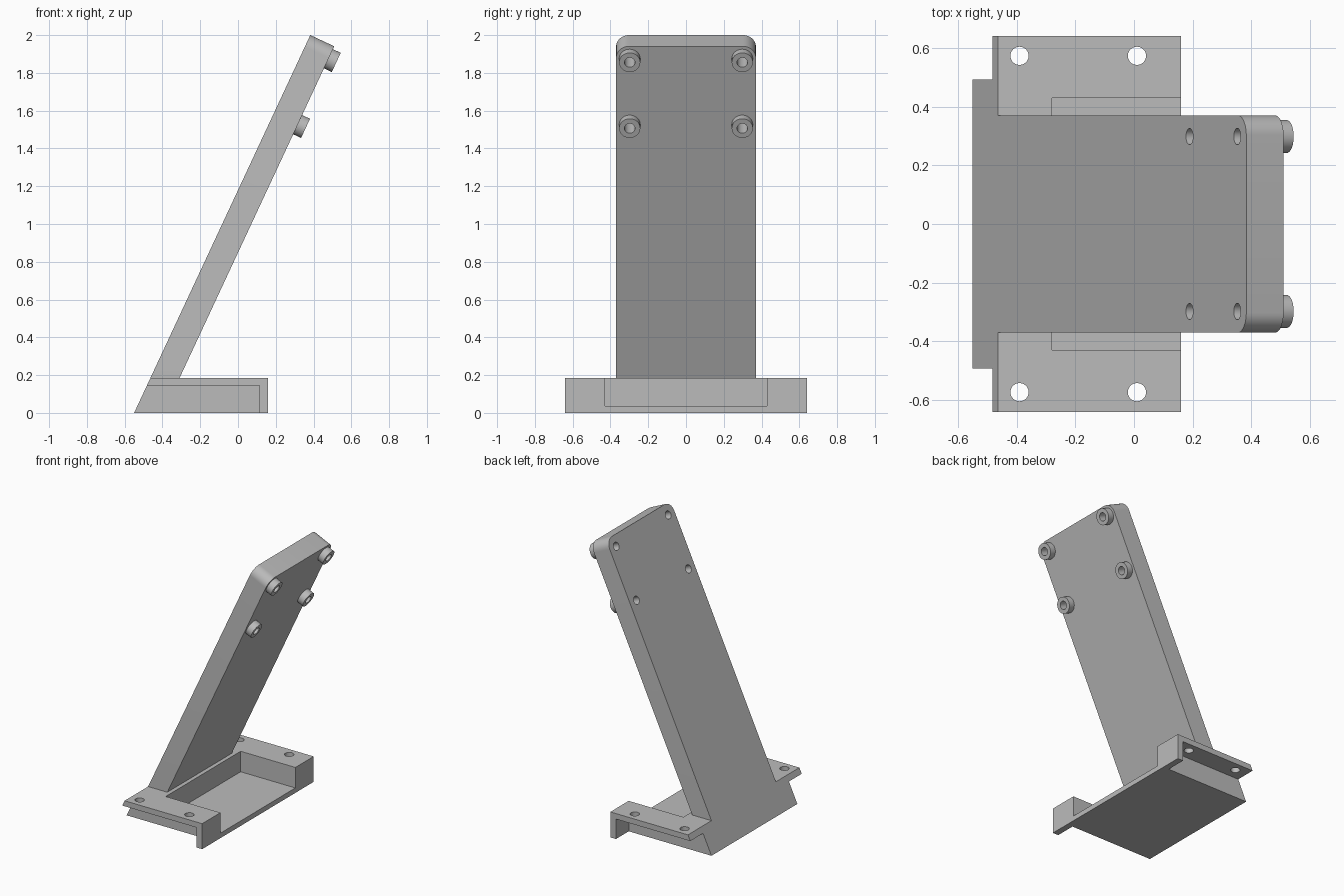
import bpy, bmesh
from math import radians, sin, cos, tan
from mathutils import Vector

default = bpy.data.objects.get("Cube")
if default:
    bpy.data.objects.remove(default, do_unlink=True)

LEAN = radians(25)          # tilt of the arm from vertical
BASE_TOP = 0.185
ARM_THICK = 0.14
BACK_X = -0.55              # foot of the sloping back plane
TOP = Vector((BACK_X + 2 * tan(LEAN), 0, 2))
ALONG = Vector((sin(LEAN), 0, cos(LEAN)))
THROUGH = Vector((cos(LEAN), 0, -sin(LEAN)))

grey = bpy.data.materials.new("plain grey")
grey.use_nodes = True
colour = (0.5, 0.5, 0.5, 1)
grey.diffuse_color = colour
grey.node_tree.nodes["Principled BSDF"].inputs["Base Color"].default_value = colour


def back_x(z):
    return BACK_X + z * tan(LEAN)


def prism(name, profile, y0, y1):
    """Extrude an x-z profile from y0 to y1."""
    bm = bmesh.new()
    face = bm.faces.new([bm.verts.new((x, y0, z)) for x, z in profile])
    out = bmesh.ops.extrude_face_region(bm, geom=[face])
    moved = [v for v in out["geom"] if isinstance(v, bmesh.types.BMVert)]
    bmesh.ops.translate(bm, verts=moved, vec=(0, y1 - y0, 0))
    bmesh.ops.recalc_face_normals(bm, faces=bm.faces)
    mesh = bpy.data.meshes.new(name)
    bm.to_mesh(mesh)
    bm.free()
    ob = bpy.data.objects.new(name, mesh)
    bpy.context.collection.objects.link(ob)
    mesh.materials.append(grey)
    return ob


def box(name, x0, x1, y0, y1, z0, z1):
    return prism(name, [(x0, z0), (x1, z0), (x1, z1), (x0, z1)], y0, y1)


def cylinder(name, centre, radius, depth, tilt=0):
    bpy.ops.mesh.primitive_cylinder_add(vertices=48, radius=radius, depth=depth,
                                        location=centre, rotation=(0, tilt, 0))
    ob = bpy.context.object
    ob.name = name
    ob.data.materials.append(grey)
    return ob


def combine(target, tool, operation):
    """Apply a boolean and remove the tool."""
    mod = target.modifiers.new(operation.title(), "BOOLEAN")
    mod.operation = operation
    mod.solver = "EXACT"
    mod.object = tool
    bpy.context.view_layer.objects.active = target
    bpy.ops.object.modifier_apply(modifier=mod.name)
    bpy.data.objects.remove(tool, do_unlink=True)


# Base block with sloping back
base = prism("base", [(BACK_X, 0), (0.16, 0), (0.16, BASE_TOP),
                      (back_x(BASE_TOP), BASE_TOP)], -0.64, 0.64)

# Undercuts leave the side flanges and front wall, then the flange screw holes
for side in (-1, 1):
    y0, y1 = sorted((side * 0.493, side * 0.8))
    combine(base, box("undercut", -0.8, 0.115, y0, y1, -0.1, 0.145), "DIFFERENCE")
    for x in (-0.39, 0.01):
        combine(base, cylinder("flange_hole", (x, side * 0.573, BASE_TOP), 0.031, 0.2),
                "DIFFERENCE")

# Open pocket
combine(base, box("pocket", -0.28, 0.4, -0.43, 0.43, 0.036, 0.4), "DIFFERENCE")

# Leaning arm with rounded top corners
tip = TOP + THROUGH * ARM_THICK
foot = back_x(BASE_TOP)
arm = prism("arm", [(foot, BASE_TOP), (foot + ARM_THICK / cos(LEAN), BASE_TOP),
                    (tip.x, tip.z), (TOP.x, TOP.z)], -0.37, 0.37)
bm = bmesh.new()
bm.from_mesh(arm.data)
corners = [e for e in bm.edges
           if min(v.co.z for v in e.verts) > 1.5
           and abs(e.verts[0].co.y - e.verts[1].co.y) < 0.01]
bmesh.ops.bevel(bm, geom=corners, offset=0.068, segments=10, profile=0.5, affect="EDGES")
bm.to_mesh(arm.data)
bm.free()

# Drilled bosses under the arm
for side in (-1, 1):
    for drop in (0.073, 0.458):
        spot = TOP - ALONG * drop + Vector((0, side * 0.298, 0))
        tilt = radians(90) + LEAN
        combine(arm, cylinder("boss", spot + THROUGH * 0.146, 0.056, 0.08, tilt), "UNION")
        combine(arm, cylinder("boss_hole", spot + THROUGH * 0.1, 0.028, 0.4, tilt),
                "DIFFERENCE")

for ob in (base, arm):
    bpy.ops.object.select_all(action="DESELECT")
    ob.select_set(True)
    bpy.context.view_layer.objects.active = ob
    bpy.ops.object.shade_smooth_by_angle(angle=radians(30))
